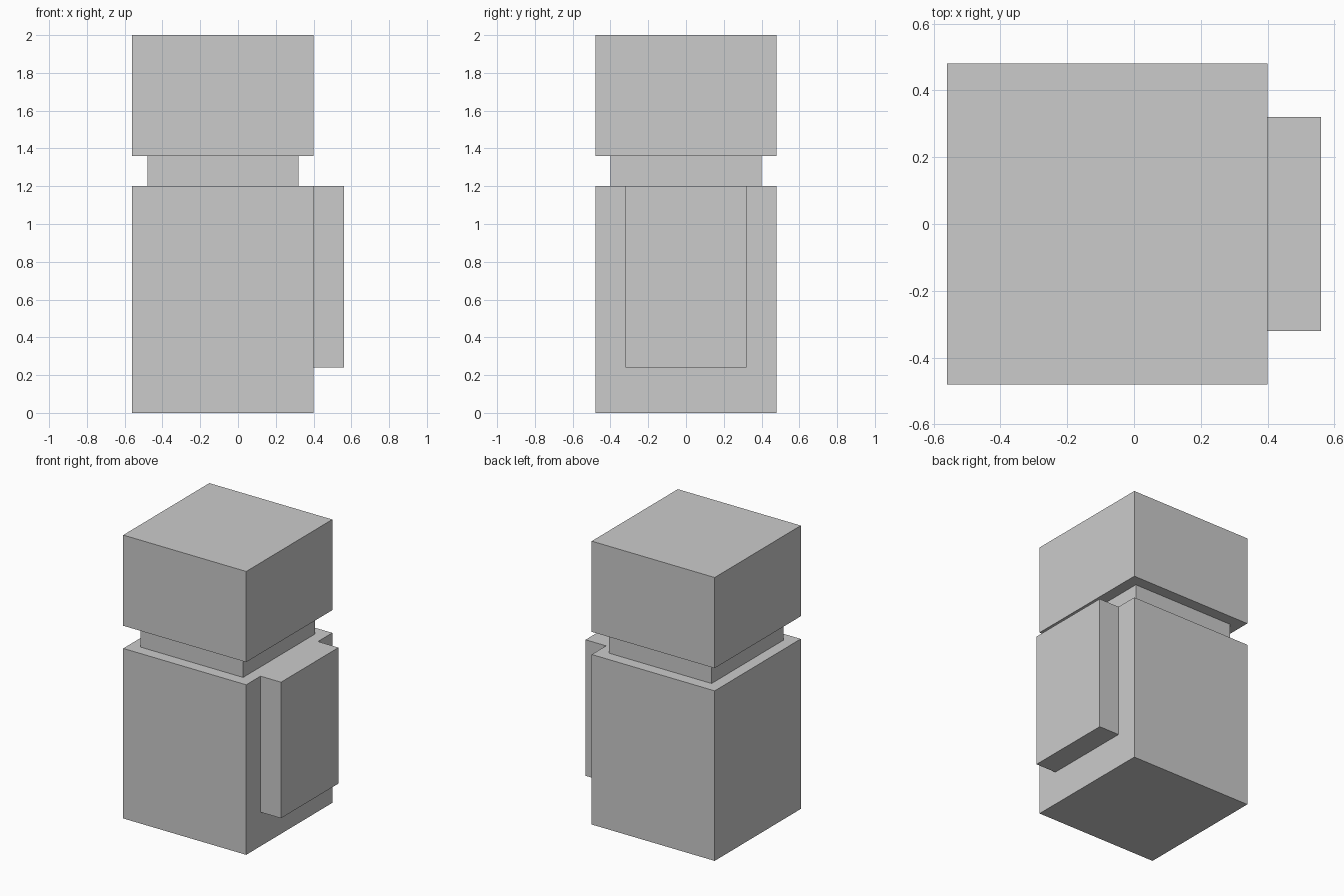
import bpy
import bmesh
from mathutils import Vector

if "Cube" in bpy.data.objects:
    bpy.data.objects.remove(bpy.data.objects["Cube"])


def box(name, low, high):
    """Add a flat-shaded box spanning two opposite corners."""
    low, high = Vector(low), Vector(high)
    size, centre = high - low, (low + high) / 2
    bm = bmesh.new()
    bmesh.ops.create_cube(bm, size=1)
    bmesh.ops.scale(bm, vec=size, verts=bm.verts)
    mesh = bpy.data.meshes.new(name)
    bm.to_mesh(mesh)
    bm.free()
    obj = bpy.data.objects.new(name, mesh)
    obj.location = centre
    bpy.context.collection.objects.link(obj)
    return obj


# Main body
box("body", (-0.56, -0.48, 0.0), (0.40, 0.48, 1.20))
# Recessed band between body and head
box("neck", (-0.48, -0.40, 1.20), (0.32, 0.40, 1.36))
# Head block
box("head", (-0.56, -0.48, 1.36), (0.40, 0.48, 2.0))
# Slab on the right side, flush with the top of the body
box("backpack", (0.40, -0.32, 0.24), (0.56, 0.32, 1.20))
